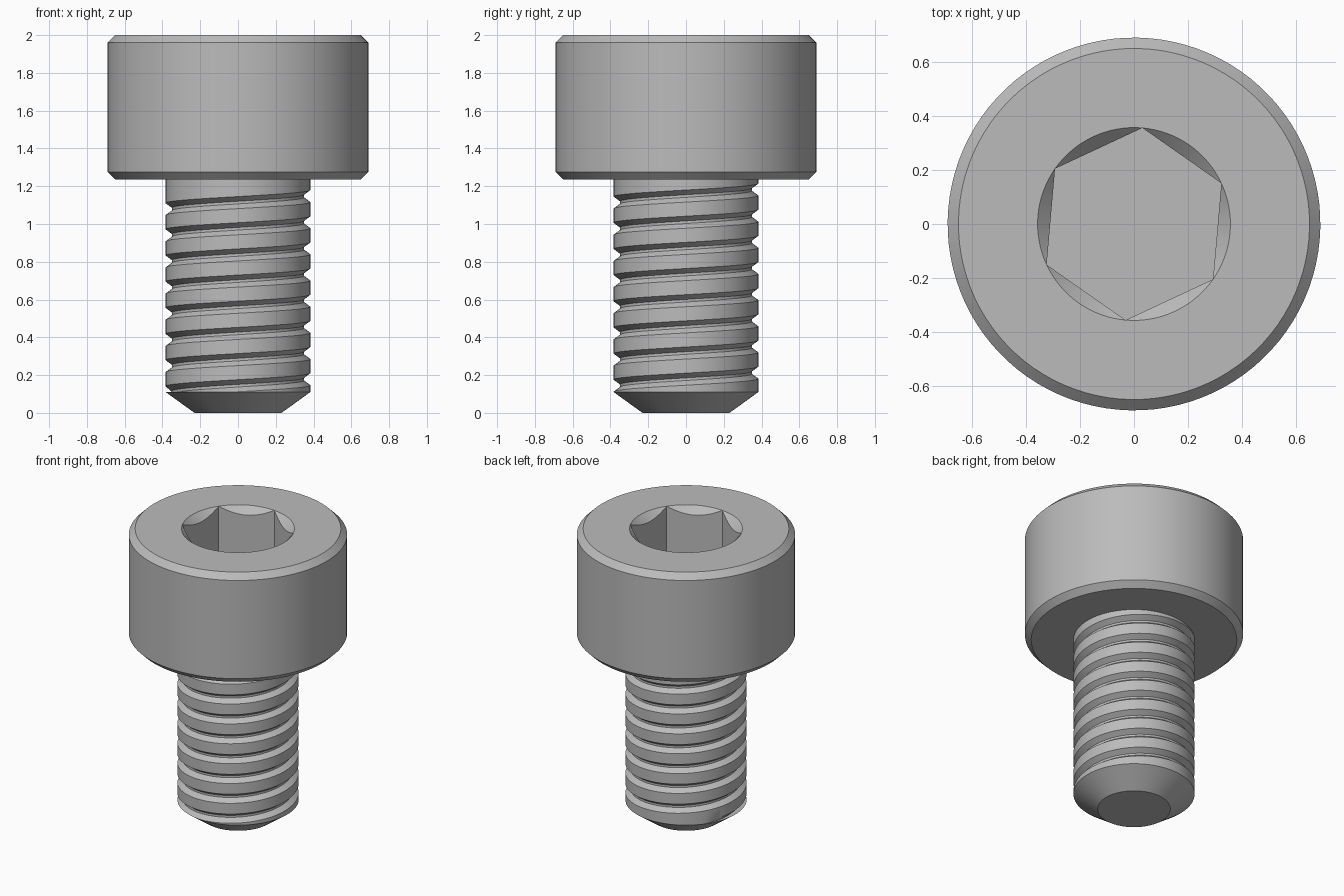
import bpy, bmesh, math

cube = bpy.data.objects.get("Cube")
if cube:
    bpy.data.objects.remove(cube, do_unlink=True)

# Plain steel material
steel = bpy.data.materials.new("grey steel")
steel.use_nodes = True
colour = (0.5, 0.5, 0.5, 1)
steel.diffuse_color = colour
steel.node_tree.nodes["Principled BSDF"].inputs["Base Color"].default_value = colour

SEGMENTS = 96
START = math.radians(85)      # one corner of the hexagon
TOP = 2.0
SHAFT_R = 0.383


def clamp(v, low=0.0, high=1.0):
    return max(low, min(high, v))


def lathe(name, profile):
    """Sweep profile(angle) -> [(radius, z)] around the z axis."""
    bm = bmesh.new()
    columns = []
    for i in range(SEGMENTS + 1):
        a = START + math.tau * i / SEGMENTS
        columns.append([bm.verts.new((r * math.cos(a), r * math.sin(a), z))
                        for r, z in profile(a)])
    for c, d in zip(columns, columns[1:]):
        for j in range(len(c) - 1):
            bm.faces.new((c[j], d[j], d[j + 1], c[j + 1]))
    bmesh.ops.remove_doubles(bm, verts=bm.verts[:], dist=0.0002)
    bmesh.ops.dissolve_degenerate(bm, edges=bm.edges[:], dist=0.0001)
    bmesh.ops.recalc_face_normals(bm, faces=bm.faces[:])
    mesh = bpy.data.meshes.new(name)
    bm.to_mesh(mesh)
    bm.free()
    mesh.materials.append(steel)
    obj = bpy.data.objects.new(name, mesh)
    bpy.context.collection.objects.link(obj)
    bpy.ops.object.select_all(action='DESELECT')
    obj.select_set(True)
    bpy.context.view_layer.objects.active = obj
    bpy.ops.object.shade_smooth_by_angle(angle=math.radians(25))
    return obj


# Chamfered head with a countersunk hexagonal socket
def head_profile(a):
    under, radius, bevel, corner = 1.235, 0.69, 0.04, 0.357
    sixth = math.tau / 6
    off = (a - START) % sixth - sixth / 2
    hexagon = corner * math.cos(sixth / 2) / math.cos(off)
    floor = 1.6
    return [(0, under), (radius - bevel, under), (radius, under + bevel),
            (radius, TOP - bevel), (radius - bevel, TOP), (corner, TOP),
            (hexagon, TOP - (corner - hexagon)), (hexagon, floor), (0, floor)]


# Shaft with a conical tip and a right-handed helical groove
def shaft_profile(a):
    tip, end, pitch, base = 0.11, 1.25, 0.1385, 0.04
    points = [(0, 0), (0.23, 0), (SHAFT_R, tip)]
    for k in range(-1, 10):
        turn = a / math.tau + k
        centre = base + pitch * turn
        depth = 0.034 * clamp((turn - 0.4) / 0.1) * clamp((8.38 - turn) / 0.04)
        for dz, cut in ((-0.032, 0), (-0.007, 1), (0.007, 1), (0.032, 0)):
            points.append((SHAFT_R - depth * cut, clamp(centre + dz, tip, end)))
    return points + [(SHAFT_R, end), (0, end)]


lathe("socket_head", head_profile)
lathe("threaded_shaft", shaft_profile)
